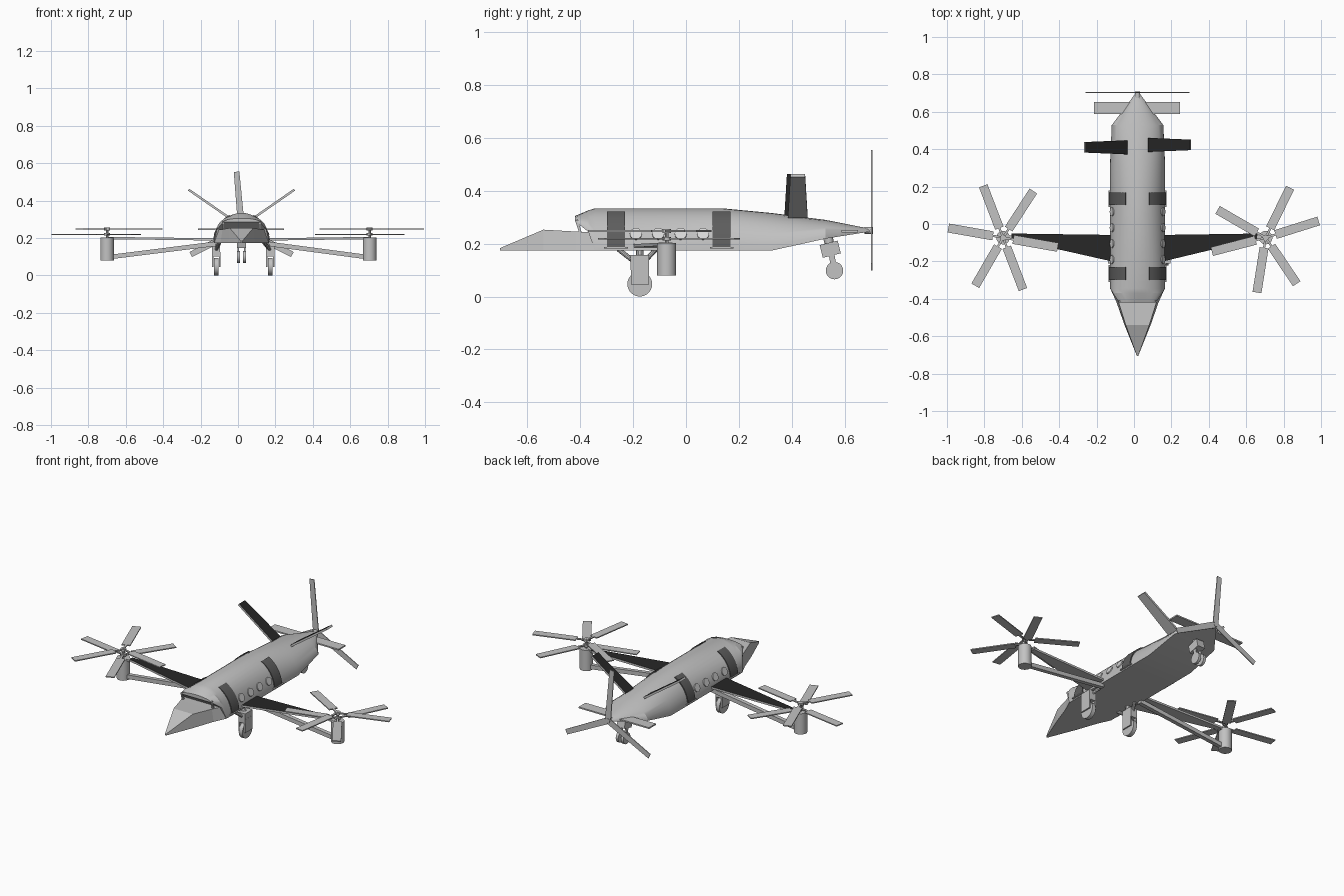
import bpy, bmesh, math
from mathutils import Vector as V

if "Cube" in bpy.data.objects:
    bpy.data.objects.remove(bpy.data.objects["Cube"])

CX = 0.019  # fuselage centre line


def material(name, r, g, b):
    m = bpy.data.materials.new(name)
    m.diffuse_color = (r, g, b, 1)
    m.use_nodes = True
    m.node_tree.nodes["Principled BSDF"].inputs["Base Color"].default_value = m.diffuse_color
    return m


GREY = material("light grey", .54, .54, .54)
DOOR = material("dark grey", .11, .11, .11)
BLACK = material("panel black", .02, .02, .02)
PANE = material("pale window", .68, .68, .68)


def finish(name, bm, mat, smooth=None):
    bmesh.ops.recalc_face_normals(bm, faces=bm.faces)
    me = bpy.data.meshes.new(name)
    bm.to_mesh(me)
    bm.free()
    ob = bpy.data.objects.new(name, me)
    bpy.context.collection.objects.link(ob)
    me.materials.append(mat)
    if smooth:
        bpy.ops.object.select_all(action='DESELECT')
        ob.select_set(True)
        bpy.context.view_layer.objects.active = ob
        bpy.ops.object.shade_smooth_by_angle(angle=math.radians(smooth))
    return ob


def loft(name, rings, mat, smooth=None):
    """Skin a list of closed rings and cap both ends."""
    bm = bmesh.new()
    rows = [[bm.verts.new(p) for p in r] for r in rings]
    n = len(rows[0])
    for a, b in zip(rows, rows[1:]):
        for i in range(n):
            j = (i + 1) % n
            bm.faces.new((a[i], a[j], b[j], b[i]))
    bm.faces.new(rows[0])
    bm.faces.new(rows[-1])
    return finish(name, bm, mat, smooth)


def bar(name, p0, p1, side, w0, w1, t, mat=GREY):
    """Tapered box from p0 to p1, widened along side."""
    p0, p1, side = V(p0), V(p1), V(side).normalized()
    up = (p1 - p0).cross(side).normalized() * t / 2
    rings = []
    for p, w in ((p0, w0), (p1, w1)):
        s = side * w / 2
        rings.append([p - s - up, p + s - up, p + s + up, p - s + up])
    return loft(name, rings, mat)


def tube(name, p0, p1, r, mat=GREY, n=20):
    p0, p1 = V(p0), V(p1)
    q = (p1 - p0).to_track_quat('Z', 'Y')
    ring = [q @ V((r * math.cos(k * math.tau / n), r * math.sin(k * math.tau / n), 0)) for k in range(n)]
    return loft(name, [[p + v for v in ring] for p in (p0, p1)], mat, 35)


def black_top(ob):
    ob.data.materials.append(BLACK)
    for f in ob.data.polygons:
        if f.normal.z > .7:
            f.material_index = 1


# Fuselage: half-ellipse sections with flat belly (y, half width, bottom, top)
def arch(y, hw, zb, zt, n=20):
    return [V((CX + hw * math.cos(math.pi * k / n), y, zb + (zt - zb) * math.sin(math.pi * k / n)))
            for k in range(n + 1)]


loft("fuselage", [arch(*s) for s in (
    (-.42, .098, .285, .305), (-.37, .132, .245, .326), (-.345, .147, .174, .334),
    (.136, .147, .174, .334), (.325, .147, .174, .316), (.528, .138, .219, .29),
    (.705, .006, .247, .255))], GREY, 25)

# Nose: flat-topped wedge (y, half width, top height)
loft("nose", [[V((CX + a * w, y, z)) for a, z in ((-1, .174), (1, .174), (.9, zt), (-.9, zt))]
              for y, w, zt in ((-.705, .004, .183), (-.54, .07, .253), (-.417, .113, .246),
                               (-.345, .146, .243))], GREY)

# Windscreen posts under the overhanging roof
for s in (-1, 1):
    bar("windscreen_post", (CX + s * .098, -.415, .29), (CX + s * .098, -.40, .243), (1, 0, 0), .01, .01, .01)

for s in (-1, 1):
    # Curved doors with a step below
    for y in (-.265, .135):
        rings = []
        for k in range(11):
            a = math.radians(5 + 60 * k / 10)
            rings.append([V((CX + s * r * math.cos(a), yy, .174 + (r + .012) * math.sin(a)))
                          for r, yy in ((.145, y - .034), (.152, y - .034), (.152, y + .034), (.145, y + .034))])
        loft("door", rings, DOOR, 25)
        bar("door_step", (CX + s * .148, y - .045, .184), (CX + s * .148, y + .045, .184), (1, 0, 0), .016, .016, .006)
    # Round windows
    a = math.radians(23)
    out = V((s * math.cos(a), 0, math.sin(a)))
    for y in (.065, -.02, -.105, -.19):
        c = V((CX + s * .147 * math.cos(a), y, .174 + .16 * math.sin(a)))
        tube("window", c - out * .004, c + out * .005, .023, PANE)

# Wings, engines and paired three-blade rotors
SIDES = ((-1, -.70, (170, 57, 291), (111, 350, 240)),
         (1, .704, (194.5, 304, 64), (17.5, 261, 150)))
for s, ex, low, high in SIDES:
    ey = -.073
    root = CX + s * .13
    black_top(bar("wing", (root, -.13, .192), (ex - s * .045, -.065, .199), (0, 1, 0), .143, .028, .012))
    bar("wing_link", (ex - s * .05, ey, .198), (ex, ey, .198), (0, 1, 0), .025, .025, .012)
    bar("wing_strut", (root, -.085, .17), (ex, ey, .096), (0, 1, 0), .024, .024, .024)
    tube("engine", (ex, ey, .08), (ex, ey, .203), .036, n=24)
    tube("rotor_shaft", (ex, ey, .20), (ex, ey, .256), .007, n=10)
    for z, angles in ((.219, low), (.248, high)):
        tube("rotor_hub", (ex, ey, z - .007), (ex, ey, z + .007), .016, n=12)
        for d in angles:
            a = math.radians(d)
            u, w = V((math.cos(a), math.sin(a), 0)), V((-math.sin(a), math.cos(a), 0))
            c = V((ex, ey, z))
            bar("rotor_arm", c, c + u * .07, w, .012, .012, .006)
            bar("rotor_blade", c + u * .055, c + u * .297, w, .048, .048, .006)

# V tail
for s, y in ((-1, .41), (1, .423)):
    black_top(bar("tail_fin", (CX + s * .058, y, .302), (CX + s * .283, y, .458), (0, 1, 0), .075, .056, .012))
bar("tailplane", (-.214, .62, .247), (.247, .62, .247), (0, 1, 0), .064, .064, .008)

# Pusher propeller
tube("tail_hub", (CX, .675, .25), (CX, .708, .25), .014, n=12)
for d in (95, 207, 333):
    a = math.radians(d)
    u, w = V((math.cos(a), 0, math.sin(a))), V((-math.sin(a), 0, math.cos(a)))
    c = V((CX, .703, .25))
    bar("tail_blade", c + u * .01, c + u * .305, w, .036, .03, .005)

# Main landing gear
for s, x in ((-1, -.117), (1, .172)):
    tube("main_wheel", (x - .012, -.175, .047), (x + .012, -.175, .047), .047, n=24)
    for o in (-.019, .019):
        bar("main_fork", (x + o, -.175, .045), (x + o, -.175, .125), (0, 1, 0), .068, .068, .008)
    bar("main_leg", (x, -.175, .10), (x, -.175, .158), (0, 1, 0), .07, .07, .044)
    hx = CX + s * .12
    tube("main_brace", (x, -.20, .135), (hx, -.255, .178), .009, n=10)
    tube("main_brace", (x, -.15, .14), (hx, -.115, .178), .009, n=10)
    tube("main_post", (x, -.175, .14), (hx, -.175, .18), .014, n=10)

# Tail landing gear with twin wheels
tube("tail_post", (CX, .535, .235), (CX, .547, .18), .018, n=12)
bar("tail_gear_block", (CX, .54, .203), (CX, .552, .155), (0, 1, .25), .07, .07, .05)
for s in (-1, 1):
    x = CX + s * .017
    bar("tail_fork", (x, .55, .165), (x, .562, .098), (0, 1, 0), .022, .022, .008)
    tube("tail_wheel", (x - .008, .562, .098), (x + .008, .562, .098), .033, n=20)
